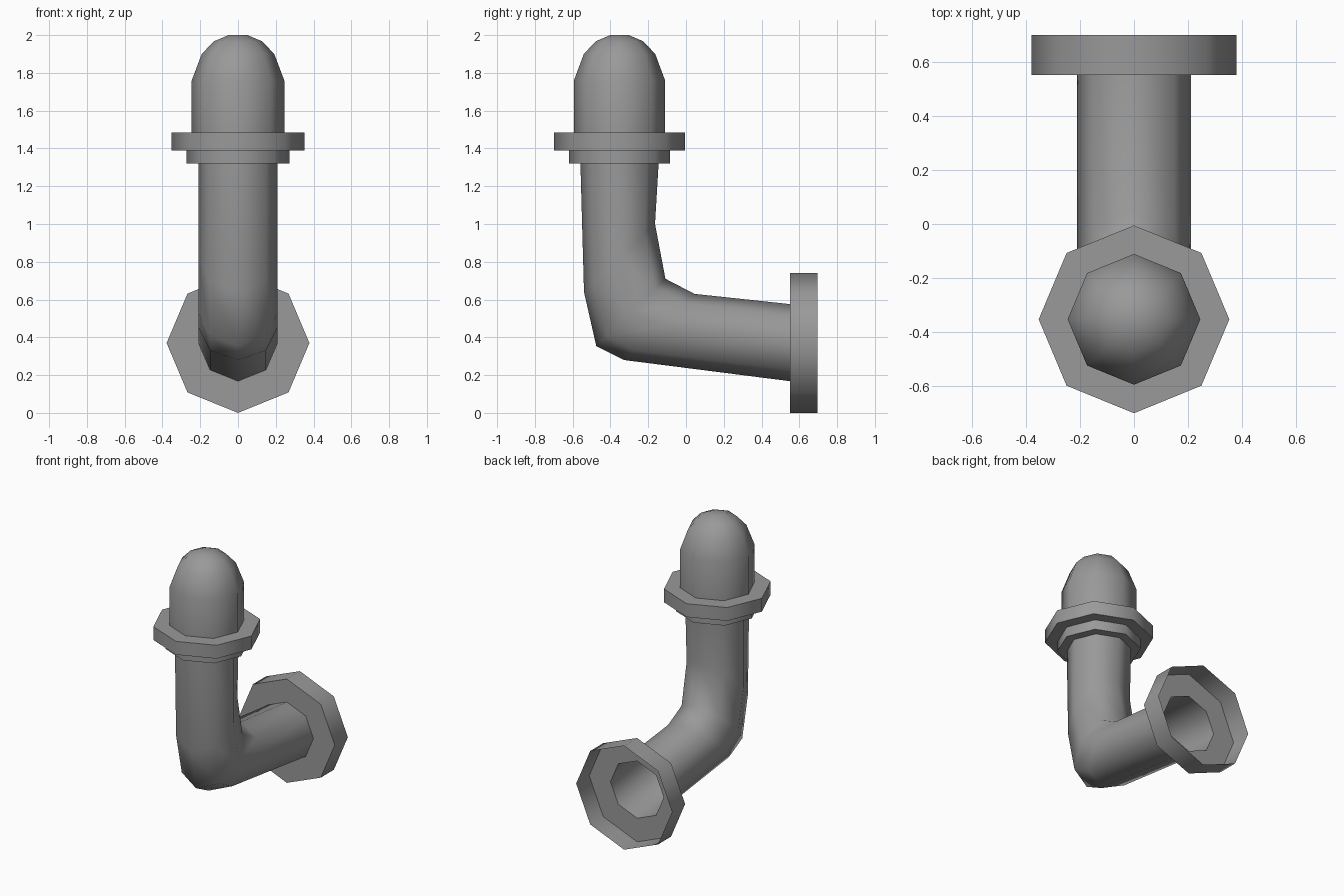
import bpy, bmesh, math
from mathutils import Vector

cube = bpy.data.objects.get("Cube")
if cube:
    bpy.data.objects.remove(cube)

SIDES = 8
AXIS_Y = -0.352          # y of the upright axis

iron = bpy.data.materials.new("iron_grey")
iron.use_nodes = True
iron.diffuse_color = (0.32, 0.32, 0.32, 1)
iron.node_tree.nodes["Principled BSDF"].inputs["Base Color"].default_value = iron.diffuse_color


def loft(name, rings, cap=False):
    """Skin rings given as (centre y, centre z, half-axis y, half-axis z, half-width x)."""
    bm = bmesh.new()
    loops = []
    for cy, cz, hy, hz, rx in rings:
        loop = []
        for k in range(SIDES):
            a = math.tau * k / SIDES
            c, s = math.cos(a), math.sin(a)
            loop.append(bm.verts.new(Vector((rx * s, cy + hy * c, cz + hz * c))))
        loops.append(loop)
    for lo, hi in zip(loops, loops[1:]):
        for k in range(SIDES):
            n = (k + 1) % SIDES
            bm.faces.new((lo[k], hi[k], hi[n], lo[n]))
    if cap:
        bm.faces.new(loops[-1])
    bmesh.ops.recalc_face_normals(bm, faces=bm.faces)
    mesh = bpy.data.meshes.new(name)
    bm.to_mesh(mesh)
    bm.free()
    mesh.materials.append(iron)
    obj = bpy.data.objects.new(name, mesh)
    bpy.context.collection.objects.link(obj)
    bpy.ops.object.select_all(action='DESELECT')
    obj.select_set(True)
    bpy.context.view_layer.objects.active = obj
    bpy.ops.object.shade_smooth_by_angle(angle=math.radians(60))
    return obj


def upright(profile):
    """Turn (radius, z) pairs into level rings around the upright axis."""
    return [(AXIS_Y, z, -0.985 * r, 0, r) for r, z in profile]


# Bent pipe, from the neck down through the elbow to the open rear end
loft("elbow_pipe", [
    (AXIS_Y, 1.32, -0.207, 0, 0.21),
    (-0.352, 0.82, -0.188, -0.18, 0.21),
    (-0.292, 0.532, -0.183, -0.178, 0.21),
    (-0.142, 0.455, -0.187, -0.175, 0.21),
    (0.55, 0.372, 0, -0.204, 0.21),
])

# Stepped collar and nut flange
loft("collar", upright([(0.21, 1.32), (0.272, 1.32), (0.272, 1.39)]))
loft("nut_flange", upright([(0.272, 1.39), (0.352, 1.39), (0.352, 1.485), (0.245, 1.485)]))

# Rounded end cap
loft("domed_cap", upright([(0.245, 1.485), (0.245, 1.76), (0.192, 1.9), (0.128, 1.967), (0.05, 2.0)]), cap=True)

# Rear mounting flange: a plate around the pipe mouth with an open rim
loft("rear_flange", [
    (0.55, 0.372, 0, -0.204, 0.21),
    (0.55, 0.37, 0, -0.37, 0.378),
    (0.697, 0.37, 0, -0.37, 0.378),
])
